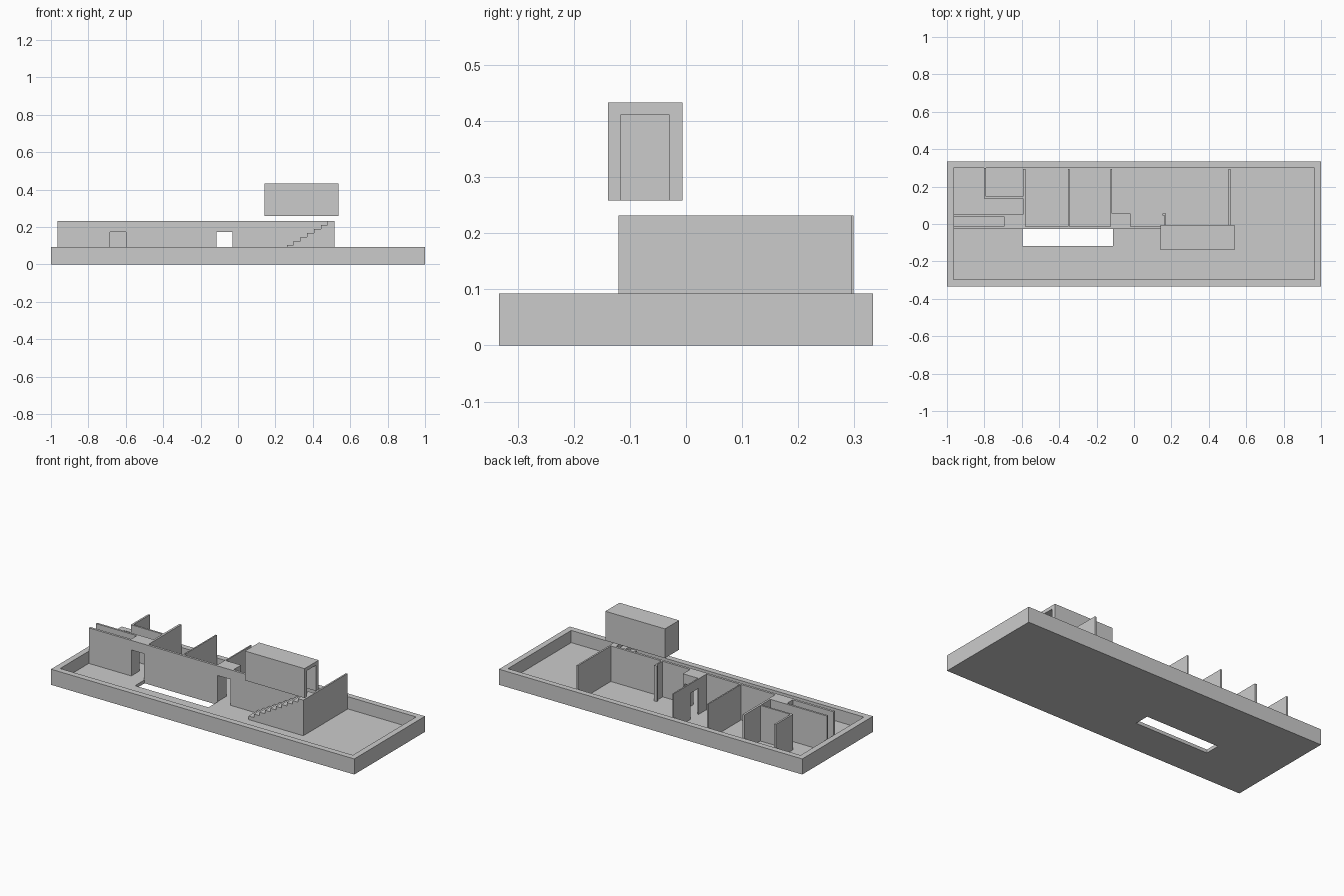
import bpy, bmesh

if "Cube" in bpy.data.objects:
    bpy.data.objects.remove(bpy.data.objects["Cube"])

FLOOR, TOP, DOOR = 0.02, 0.232, 0.175


def obj_from_bm(name, bm):
    bmesh.ops.recalc_face_normals(bm, faces=bm.faces[:])
    me = bpy.data.meshes.new(name)
    bm.to_mesh(me)
    bm.free()
    ob = bpy.data.objects.new(name, me)
    bpy.context.collection.objects.link(ob)
    return ob


def box(name, x0, x1, y0, y1, z0=FLOOR, z1=TOP):
    bm = bmesh.new()
    bmesh.ops.create_cube(bm, size=1)
    for v in bm.verts:
        v.co = (x1 if v.co.x > 0 else x0,
                y1 if v.co.y > 0 else y0,
                z1 if v.co.z > 0 else z0)
    return obj_from_bm(name, bm)


def prism(name, pts, axis, a, b):
    """Extrude a 2D profile along x (points are y,z) or y (points are x,z)."""
    bm = bmesh.new()
    place = (lambda p: (a, p[0], p[1])) if axis == 'x' else (lambda p: (p[0], a, p[1]))
    face = bm.faces.new([bm.verts.new(place(p)) for p in pts])
    res = bmesh.ops.extrude_face_region(bm, geom=[face])
    d = (b - a, 0, 0) if axis == 'x' else (0, b - a, 0)
    bmesh.ops.translate(bm, vec=d, verts=[v for v in res['geom'] if isinstance(v, bmesh.types.BMVert)])
    return obj_from_bm(name, bm)


def cut(ob, *dims):
    cutter = box("cutter", *dims)
    cutter.hide_render = True
    mod = ob.modifiers.new("cut", 'BOOLEAN')
    mod.operation, mod.solver, mod.object = 'DIFFERENCE', 'EXACT', cutter
    bpy.context.view_layer.objects.active = ob
    bpy.ops.object.modifier_apply(modifier=mod.name)
    bpy.data.objects.remove(cutter)


# Base tray with a light well through the floor
tray = box("base_tray", -1, 1, -0.333, 0.333, 0, 0.093)
cut(tray, -0.965, 0.965, -0.297, 0.299, FLOOR, 0.2)
cut(tray, -0.597, -0.113, -0.117, -0.027, -0.1, 0.1)

# Long front wall, in runs between the two doorway blocks
for i, (x0, x1) in enumerate([(-0.965, -0.695), (-0.58, -0.125), (-0.018, 0.505)]):
    box(f"long_wall_{i}", x0, x1, -0.027, -0.013)


def portal(name, x0, x1, y1, d0, d1):
    pts = [(x0, FLOOR), (d0, FLOOR), (d0, DOOR), (d1, DOOR), (d1, FLOOR),
           (x1, FLOOR), (x1, TOP), (x0, TOP)]
    prism(name, pts, 'y', -0.027, y1)


# Deep doorway passages
portal("left_doorway", -0.695, -0.593, 0.052, -0.685, -0.6)
portal("middle_doorway", -0.119, -0.018, 0.055, -0.115, -0.03)

# Room partitions
box("corridor_wall", -0.965, -0.695, 0.04, 0.052)
box("closet_side", -0.802, -0.791, 0.136, 0.299)
box("closet_front", -0.791, -0.593, 0.136, 0.147)
box("room_partition_0", -0.593, -0.58, -0.027, 0.295)
box("room_partition_1", -0.354, -0.346, -0.013, 0.295)
# Partition with a doorway next to the passage
prism("room_partition_2", [(-0.027, FLOOR), (0.06, FLOOR), (0.06, DOOR), (0.135, DOOR),
                           (0.135, FLOOR), (0.295, FLOOR), (0.295, TOP), (-0.027, TOP)],
      'x', -0.125, -0.117)
box("end_wall", 0.505, 0.515, -0.12, 0.295)
box("alcove_side", 0.163, 0.171, -0.013, 0.055)
box("alcove_return", 0.153, 0.163, 0.045, 0.055)

# Solid staircase against the long wall
n, sx, ex = 10, 0.153, 0.505
run, rise = 0.0362, (TOP - FLOOR) / n
steps = [(sx, FLOOR)]
for k in range(n):
    z = FLOOR + rise * (k + 1)
    steps += [(sx + run * k, z), (min(sx + run * (k + 1), ex), z)]
steps.append((ex, FLOOR))
prism("staircase", steps, 'y', -0.12, -0.027)

# Raised stair cover, open underneath and at its right end
cover = box("stair_cover", 0.143, 0.536, -0.139, -0.006, 0.258, 0.433)
cut(cover, 0.166, 0.6, -0.116, -0.03, 0.2, 0.412)
